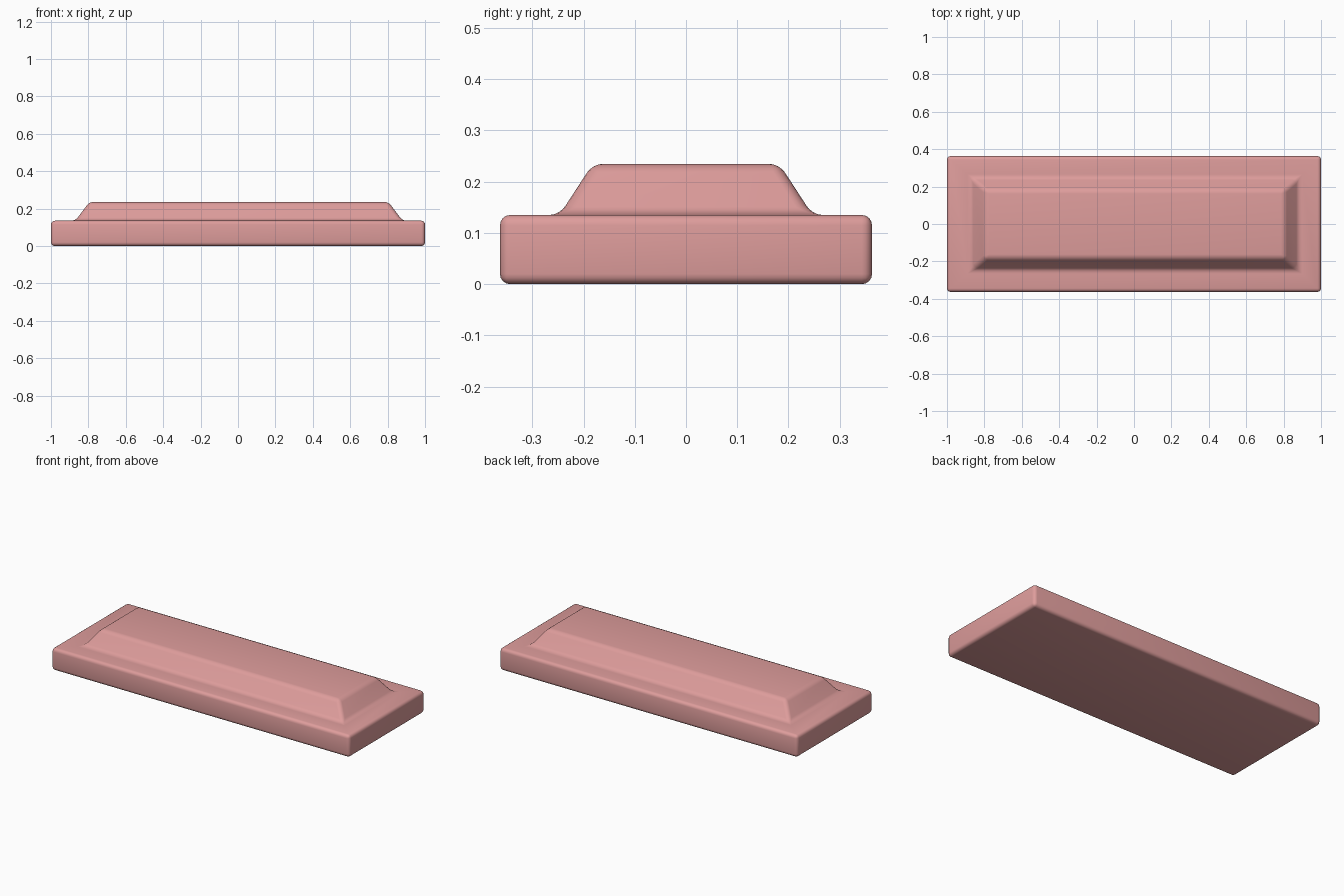
import bpy
import bmesh
import math

cube = bpy.data.objects.get("Cube")
if cube:
    bpy.data.objects.remove(cube, do_unlink=True)

# Single flat colour
pink = bpy.data.materials.new("dusty_pink")
pink.use_nodes = True
colour = (0.73, 0.335, 0.33, 1)
pink.diffuse_color = colour
pink.node_tree.nodes["Principled BSDF"].inputs["Base Color"].default_value = colour

# Rectangular rings from bottom to top: half length, half width, height, x shift
rings = [
    (1.0, 0.363, 0.0, 0),        # plate bottom
    (1.0, 0.363, 0.135, 0),      # plate top
    (0.875, 0.247, 0.135, 0.005),  # foot of the raised panel
    (0.80, 0.182, 0.235, 0.005),   # top of the raised panel
]
bm = bmesh.new()
loops = []
for hx, hy, z, dx in rings:
    loops.append([bm.verts.new((dx + sx * hx, sy * hy, z))
                  for sx, sy in ((-1, -1), (1, -1), (1, 1), (-1, 1))])
for low, high in zip(loops, loops[1:]):
    for i in range(4):
        j = (i + 1) % 4
        bm.faces.new((low[i], low[j], high[j], high[i]))
bm.faces.new(loops[0][::-1])
bm.faces.new(loops[-1])
bmesh.ops.recalc_face_normals(bm, faces=bm.faces)

mesh = bpy.data.meshes.new("raised_panel_slab")
bm.to_mesh(mesh)
bm.free()
mesh.materials.append(pink)
slab = bpy.data.objects.new("raised_panel_slab", mesh)
bpy.context.collection.objects.link(slab)

# Soft rounded edges
bevel = slab.modifiers.new("rounded_edges", "BEVEL")
bevel.width = 0.02
bevel.segments = 4
bevel.limit_method = "ANGLE"
bevel.angle_limit = math.radians(20)

bpy.ops.object.select_all(action="DESELECT")
slab.select_set(True)
bpy.context.view_layer.objects.active = slab
bpy.ops.object.modifier_apply(modifier=bevel.name)
bpy.ops.object.shade_smooth_by_angle(angle=math.radians(40))
